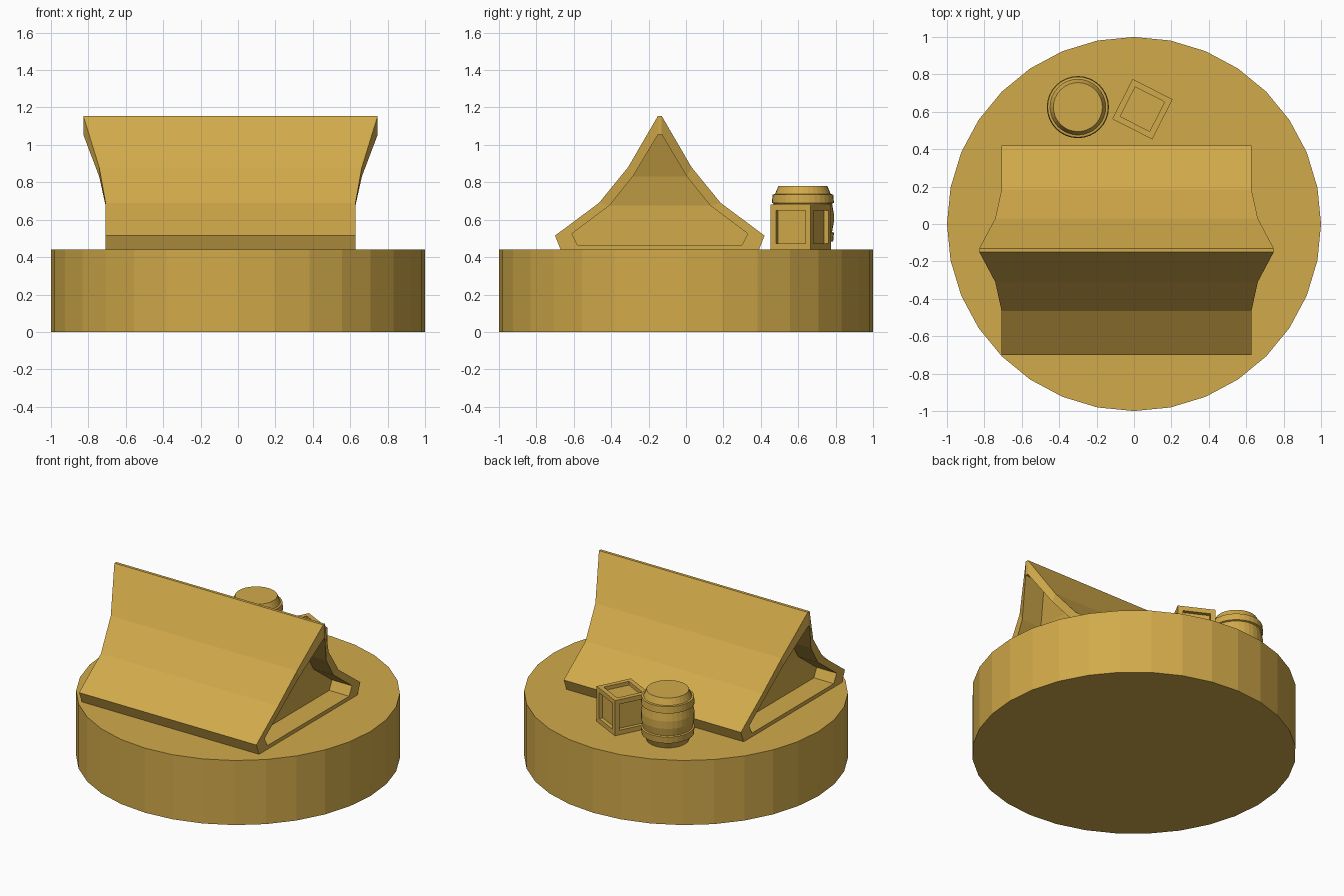
import bpy, bmesh, math
from mathutils import Matrix, Vector

if "Cube" in bpy.data.objects:
    bpy.data.objects.remove(bpy.data.objects["Cube"])

TOP = 0.44  # height of the base top

ochre = bpy.data.materials.new("ochre")
ochre.diffuse_color = (0.64, 0.40, 0.068, 1)
ochre.use_nodes = True
ochre.node_tree.nodes["Principled BSDF"].inputs["Base Color"].default_value = ochre.diffuse_color


def finish(name, bm):
    bmesh.ops.recalc_face_normals(bm, faces=bm.faces[:])
    mesh = bpy.data.meshes.new(name)
    bm.to_mesh(mesh)
    bm.free()
    mesh.materials.append(ochre)
    obj = bpy.data.objects.new(name, mesh)
    bpy.context.collection.objects.link(obj)
    return obj


def bridge(bm, a, b):
    n = len(a)
    for i in range(n):
        j = (i + 1) % n
        bm.faces.new((a[i], a[j], b[j], b[i]))


def lathe(name, profile, sides, x, y):
    bm = bmesh.new()
    rings = [[bm.verts.new((x + r * math.cos(2 * math.pi * k / sides),
                            y + r * math.sin(2 * math.pi * k / sides), z))
              for k in range(sides)] for r, z in profile]
    for a, b in zip(rings, rings[1:]):
        bridge(bm, a, b)
    bm.faces.new(rings[0])
    bm.faces.new(rings[-1])
    return finish(name, bm)


# Round base
lathe("round_base", [(1, 0), (1, TOP)], 32, 0, 0)

# Tent: flared profile, with a recessed panel in each end
CX, CY = -0.04, -0.14
DEPTH = 0.15
half_len = [0.668, 0.668, 0.668, 0.702, 0.787]
outer = [(0.53, 0.44), (0.56, 0.515), (0.325, 0.69), (0.17, 0.88), (0.01, 1.155)]
inner = [(0.44, 0.465), (0.47, 0.525), (0.27, 0.675), (0.145, 0.83), (0.01, 1.055)]

bm = bmesh.new()


def tent_loop(half, side, inset):
    pts = [(h, y, z) for h, (y, z) in zip(half_len, half)]
    left = [bm.verts.new((CX + side * (h - inset), CY - y, z)) for h, y, z in pts]
    right = [bm.verts.new((CX + side * (h - inset), CY + y, z)) for h, y, z in pts]
    return left + right[::-1]


shell = []
for side in (-1, 1):
    rim = tent_loop(outer, side, 0)
    mouth = tent_loop(inner, side, 0)
    back = tent_loop(inner, side, DEPTH)
    bridge(bm, rim, mouth)
    bridge(bm, mouth, back)
    for i in range(4):
        bm.faces.new((back[i], back[i + 1], back[8 - i], back[9 - i]))
    shell.append(rim)
bridge(bm, *shell)
finish("tent", bm)

# Barrel: half profile mirrored about its middle, with raised hoops
upper = [(0.165, 0.635), (0.156, 0.686), (0.166, 0.69), (0.162, 0.735),
         (0.149, 0.737), (0.131, 0.78)]
MID = 0.61
lower = [(r, 2 * MID - z) for r, z in reversed(upper)]
lathe("barrel", lower + upper, 32, -0.30, 0.625)

# Crate: cube with sunken panels on the top and sides
SIZE = 0.24
bm = bmesh.new()
bmesh.ops.create_cube(bm, size=SIZE)
bm.normal_update()
panels = [f for f in bm.faces if f.normal.z > -0.5]
bmesh.ops.inset_individual(bm, faces=panels, thickness=0.045)
bm.normal_update()
for f in panels:
    normal = f.normal.copy()
    cut = bmesh.ops.extrude_discrete_faces(bm, faces=[f])["faces"]
    bmesh.ops.translate(bm, verts=cut[0].verts[:], vec=normal * -0.025)
bmesh.ops.transform(bm, verts=bm.verts[:],
                    matrix=Matrix.Translation(Vector((0.045, 0.614, TOP + SIZE / 2)))
                    @ Matrix.Rotation(math.radians(-27), 4, 'Z'))
finish("crate", bm)
